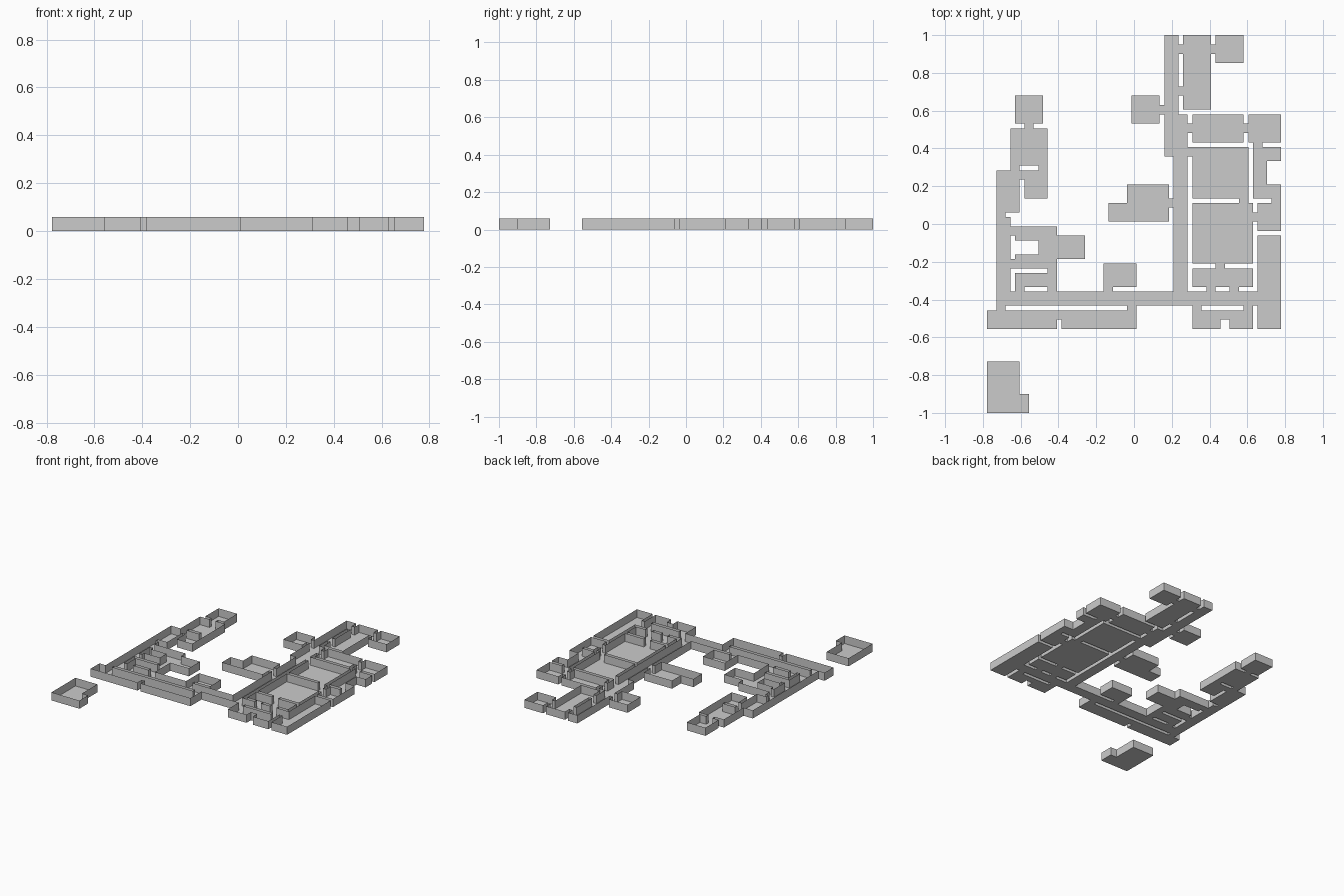
import bpy, bmesh

if "Cube" in bpy.data.objects:
    bpy.data.objects.remove(bpy.data.objects["Cube"])

U = 2 / 81               # one map cell
COLS, ROWS = 63, 81      # rows counted from the back
H = 0.058                # wall height
cells = {}               # (column, row) -> name of the wing it belongs to
wing = ""


def room(c, r, w, h):
    for i in range(c, c + w):
        for j in range(r, r + h):
            cells.setdefault((i, j), wing)
    return c, r, w, h


def place(start, length, size, at):
    """Position along a side: < start, = middle, > end, or a plain offset."""
    return start + {"<": 0, "=": (length - size) // 2, ">": length - size}.get(at, at)


def beside(base, side, w, h, at, gap):
    c, r, bw, bh = base
    if side in "ns":
        return place(c, bw, w, at), (r - gap - h if side == "n" else r + bh + gap)
    return (c - gap - w if side == "w" else c + bw + gap), place(r, bh, h, at)


def doorway(base, side, spots):
    """Two-cell-wide openings through the one-cell wall on a side."""
    w, h = (2, 1) if side in "ns" else (1, 2)
    for at in spots:
        room(*beside(base, side, w, h, at, 0), w, h)


def attach(base, side, w, h, at, doors=None):
    """Add a room beside another: open to it, or one cell away with doors."""
    new = room(*beside(base, side, w, h, at, 1 if doors else 0), w, h)
    if doors:
        doorway(new, {"n": "s", "s": "n", "e": "w", "w": "e"}[side], doors)
    return new


def carve(c, r, w, h):
    for i in range(c, c + w):
        for j in range(r, r + h):
            cells.pop((i, j), None)


# North wing: hall with long room, corner room and side room
wing = "north_wing"
hall = room(38, 0, 3, 26)
spur = attach(hall, "e", 2, 9, ">")
long_room = attach(hall, "e", 6, 16, "<", [2, 11])
attach(long_room, "e", 6, 6, "<", "=")
attach(hall, "w", 6, 6, 13, "=")

# East wing: back rooms, side passage, great rooms
wing = "east_wing"
back = attach(spur, "e", 11, 6, "<", "=")
corner = attach(back, "e", 7, 6, "<", "=")
side_passage = attach(corner, "s", 3, 11, 1, "<")
attach(side_passage, "e", 3, 3, "<")
lobby = attach(side_passage, "e", 3, 3, ">")
side_room = attach(lobby, "s", 5, 6, ">", ">")
doorway(side_room, "w", "=")
great = attach(spur, "e", 12, 11, 7, "<")
lower = attach(great, "s", 13, 13, "<", [10])
ante = attach(lower, "s", 13, 4, "<", "=")
doorway(ante, "s", [3, 8])

# Central passages with their small rooms and the end gallery
wing = "central_passages"
shaft = attach(spur, "s", 3, 29, ">")
corridor = attach(shaft, "s", 56, 3, -38)
attach(corridor, "e", 5, 20, -12)
attach(corridor, "n", 7, 5, 23, "<")
middle = attach(shaft, "w", 9, 8, 6, "=")
attach(middle, "w", 4, 4, ">")

# Front rooms, each notched at the front
wing = "front_rooms"
right_front = attach(corridor, "s", 13, 4, 42, "<>")
left_front = attach(corridor, "s", 32, 4, -2, [2, ">"])
doorway(left_front, "n", [2])
for col, width in ((15, 1), (50, 2)):
    carve(col, 61, width, 2)

# West wing: passage, chain of rooms to the back, inner rooms
wing = "west_wing"
passage = attach(corridor, "n", 3, 16, "<")
block = attach(passage, "n", 5, 9, "<", "<")
inner_back = attach(block, "e", 5, 6, "<", "<")
upper = attach(inner_back, "n", 8, 8, ">", "<>")
attach(upper, "n", 6, 6, 1, "=")
inner = attach(passage, "e", 10, 9, 2)
attach(inner, "e", 6, 5, 2)
link = attach(inner, "s", 2, 5, ">")
store = attach(link, "w", 7, 3, 1)
doorway(store, "s", "<")
carve(5, 43, 1, 5)
carve(6, 44, 5, 3)

# Detached room at the front left
wing = "detached_room"
attach(room(0, 70, 7, 11), "e", 2, 4, ">")


def point(c, r, z):
    return (c - COLS / 2) * U, (ROWS / 2 - r) * U, z


def make_object(name, quads):
    bm = bmesh.new()
    for q in quads:
        bm.faces.new([bm.verts.new(p) for p in q])
    bmesh.ops.remove_doubles(bm, verts=bm.verts[:], dist=1e-4)
    mesh = bpy.data.meshes.new(name)
    bm.to_mesh(mesh)
    bm.free()
    bpy.context.collection.objects.link(bpy.data.objects.new(name, mesh))


# Floor under every cell, thin upright wall wherever the map ends
CORNERS = [(0, 0), (0, 1), (1, 1), (1, 0)]
for name in sorted(set(cells.values())):
    floor, walls = [], []
    for (c, r), owner in cells.items():
        if owner != name:
            continue
        ring = [(c + a, r + b) for a, b in CORNERS]
        floor.append([point(*p, 0) for p in ring])
        for i, (dc, dr) in enumerate(((-1, 0), (0, 1), (1, 0), (0, -1))):
            if (c + dc, r + dr) not in cells:
                p, q = ring[i], ring[(i + 1) % 4]
                walls.append([point(*q, 0), point(*p, 0), point(*p, H), point(*q, H)])
    make_object(name + "_floor", floor)
    make_object(name + "_walls", walls)
